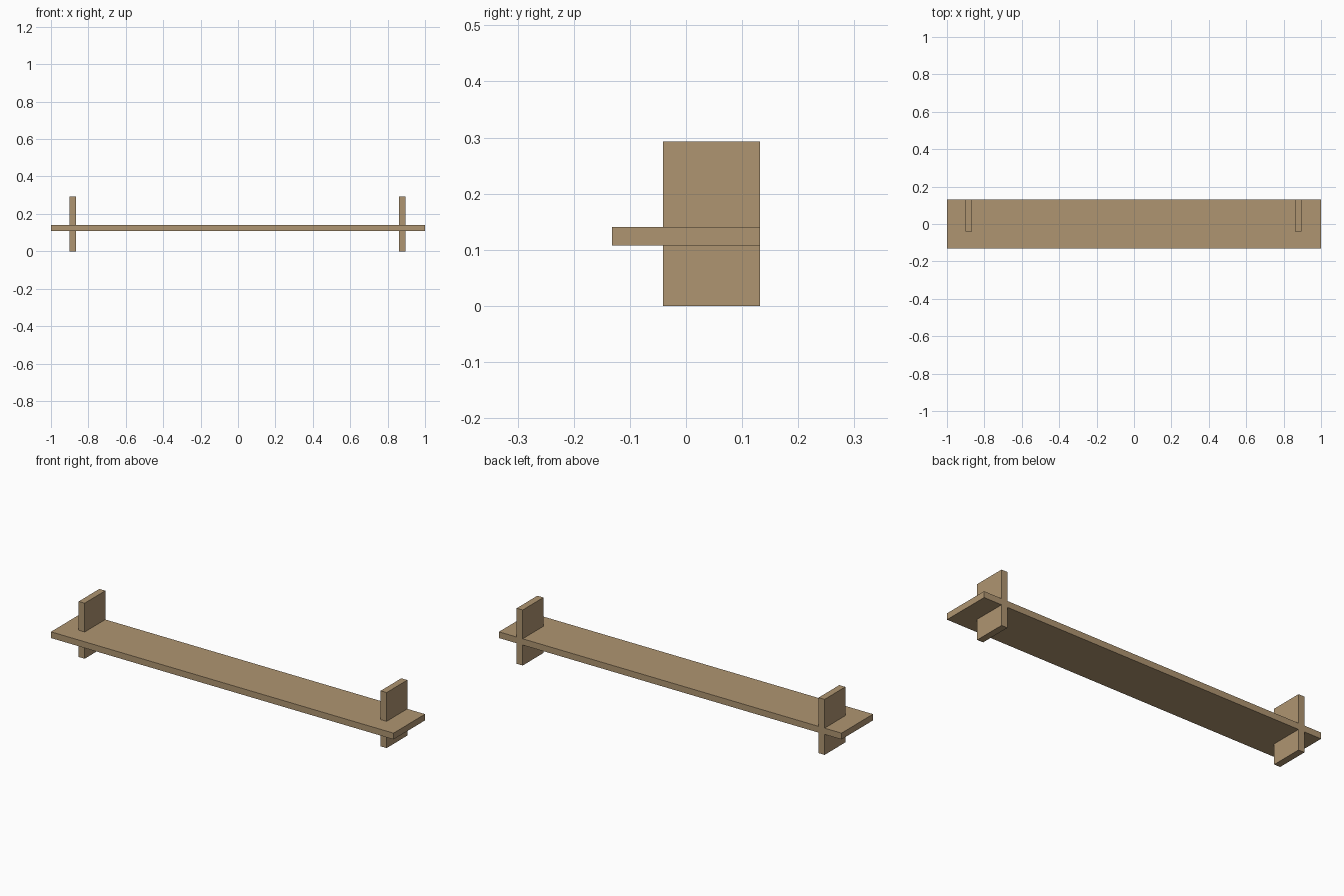
import bpy

if "Cube" in bpy.data.objects:
    bpy.data.objects.remove(bpy.data.objects["Cube"])

# Single wood colour
wood = bpy.data.materials.new("light_wood")
wood.diffuse_color = (0.43, 0.30, 0.165, 1.0)
wood.use_nodes = True
wood.node_tree.nodes["Principled BSDF"].inputs["Base Color"].default_value = wood.diffuse_color


def box(name, x0, x1, y0, y1, z0, z1):
    bpy.ops.mesh.primitive_cube_add(
        size=1, location=((x0 + x1) / 2, (y0 + y1) / 2, (z0 + z1) / 2))
    ob = bpy.context.object
    ob.name = name
    ob.scale = (x1 - x0, y1 - y0, z1 - z0)
    bpy.ops.object.transform_apply(location=False, rotation=False, scale=True)
    ob.data.materials.append(wood)
    return ob


BACK = 0.1315
Z_LOW, Z_HIGH = 0.108, 0.141

# Long shelf board
box("shelf_board", -1, 1, -BACK, BACK, Z_LOW, Z_HIGH)

# End supports, flush with the back edge, above and below the board
for side, x in (("left", -0.884), ("right", 0.879)):
    a, b = x - 0.0175, x + 0.0175
    box(side + "_upper_support", a, b, -0.041, BACK, Z_HIGH, 0.293)
    box(side + "_lower_support", a, b, -0.041, BACK, 0, Z_LOW)
